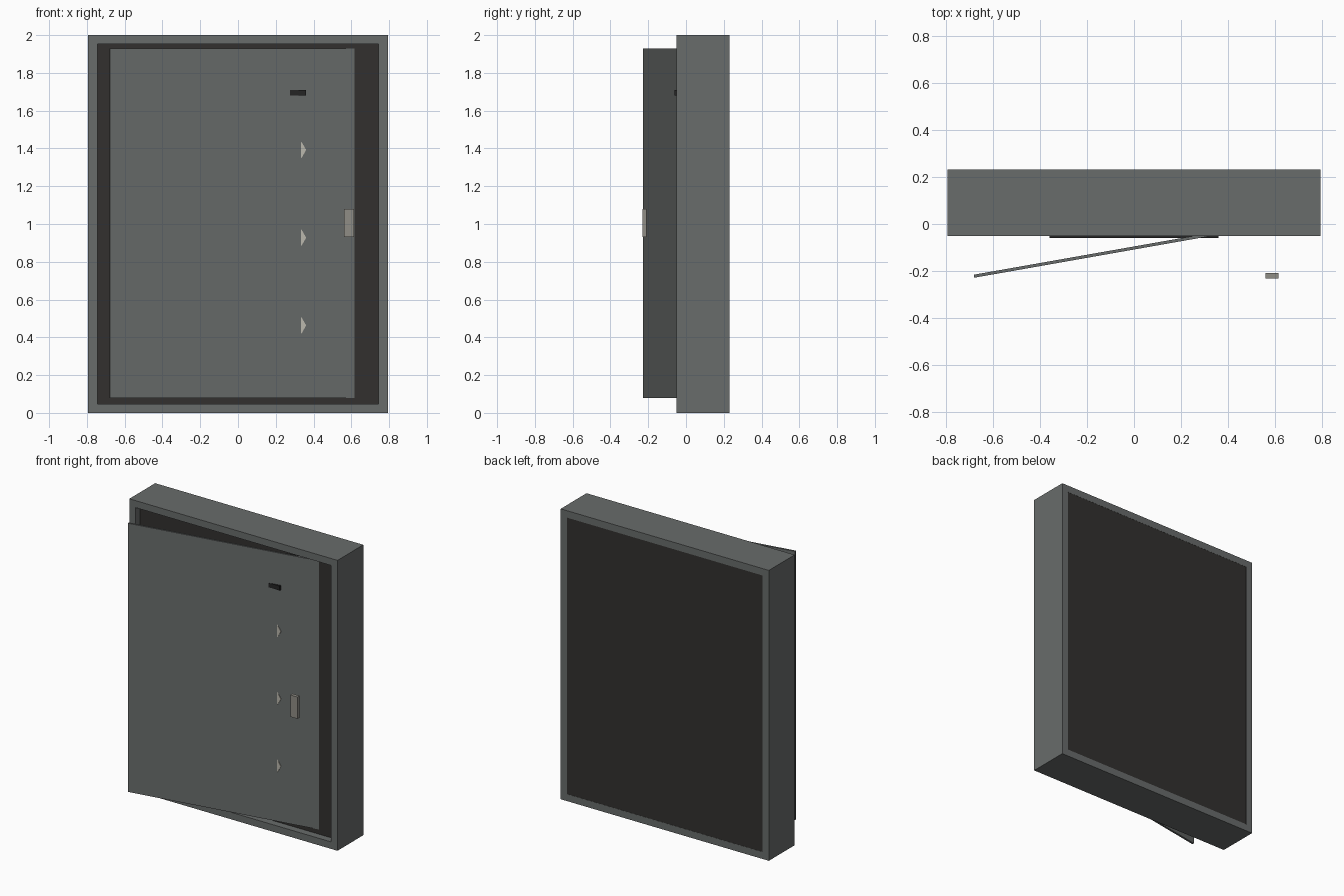
import bpy, bmesh
from math import radians, cos

if "Cube" in bpy.data.objects:
    bpy.data.objects.remove(bpy.data.objects["Cube"])


def material(name, r, g, b):
    m = bpy.data.materials.new(name)
    m.diffuse_color = (r, g, b, 1)
    m.use_nodes = True
    m.node_tree.nodes["Principled BSDF"].inputs["Base Color"].default_value = m.diffuse_color
    return m


steel = material("steel", 0.14, 0.15, 0.147)
dark = material("dark_panel", 0.032, 0.03, 0.028)
black = material("black", 0.018, 0.018, 0.018)
metal = material("handle_metal", 0.28, 0.27, 0.24)
light = material("knob_light", 0.5, 0.48, 0.42)


def box(name, lo, hi, mat, turn=0):
    bpy.ops.mesh.primitive_cube_add(
        size=1, location=[(a + b) / 2 for a, b in zip(lo, hi)])
    o = bpy.context.object
    o.name = name
    o.scale = [b - a for a, b in zip(lo, hi)]
    o.rotation_euler[2] = turn
    o.data.materials.append(mat)
    return o


# Outer frame: rectangular ring, open front and back
def ring(name, half, top, wall, y0, y1, mat):
    bm = bmesh.new()
    loops = []
    for inset, y in ((0, y0), (0, y1), (wall, y1), (wall, y0)):
        w, a, b = half - inset, inset, top - inset
        loops.append([bm.verts.new((x, y, z))
                      for x, z in ((-w, a), (w, a), (w, b), (-w, b))])
    for i in range(4):
        p, q = loops[i], loops[(i + 1) % 4]
        for j in range(4):
            k = (j + 1) % 4
            bm.faces.new((p[j], p[k], q[k], q[j]))
    bmesh.ops.recalc_face_normals(bm, faces=bm.faces)
    me = bpy.data.meshes.new(name)
    bm.to_mesh(me)
    bm.free()
    o = bpy.data.objects.new(name, me)
    bpy.context.collection.objects.link(o)
    me.materials.append(mat)


ring("cabinet_frame", 0.793, 2.0, 0.048, -0.05, 0.231, steel)

# Dark core filling the frame, recessed at the front
box("inner_panel", (-0.745, 0.0, 0.048), (0.745, 0.23, 1.952), dark)

# Door standing ajar, its right edge sunk into the panel
half = 0.68 / cos(radians(10))
box("door", (-half, -0.1085, 0.08), (half, -0.0955, 1.93), steel, radians(10))

# Label strip behind the door
box("upper_strip", (-0.36, -0.06, 1.68), (0.36, 0.0, 1.71), black)

# Hexagonal knobs on the panel
for row in range(3):
    for col in (-1, 0, 1):
        bpy.ops.mesh.primitive_cylinder_add(
            vertices=6, radius=0.049, depth=0.05,
            location=(col * 0.312, -0.025, 0.463 + row * 0.4645),
            rotation=(radians(90), 0, 0))
        knob = bpy.context.object
        knob.name = "knob"
        # Put a corner to each side
        knob.rotation_euler = (radians(90), radians(30), 0)
        knob.data.materials.append(light)

# Door handle
box("handle", (0.56, -0.231, 0.93), (0.615, -0.208, 1.08), metal)
